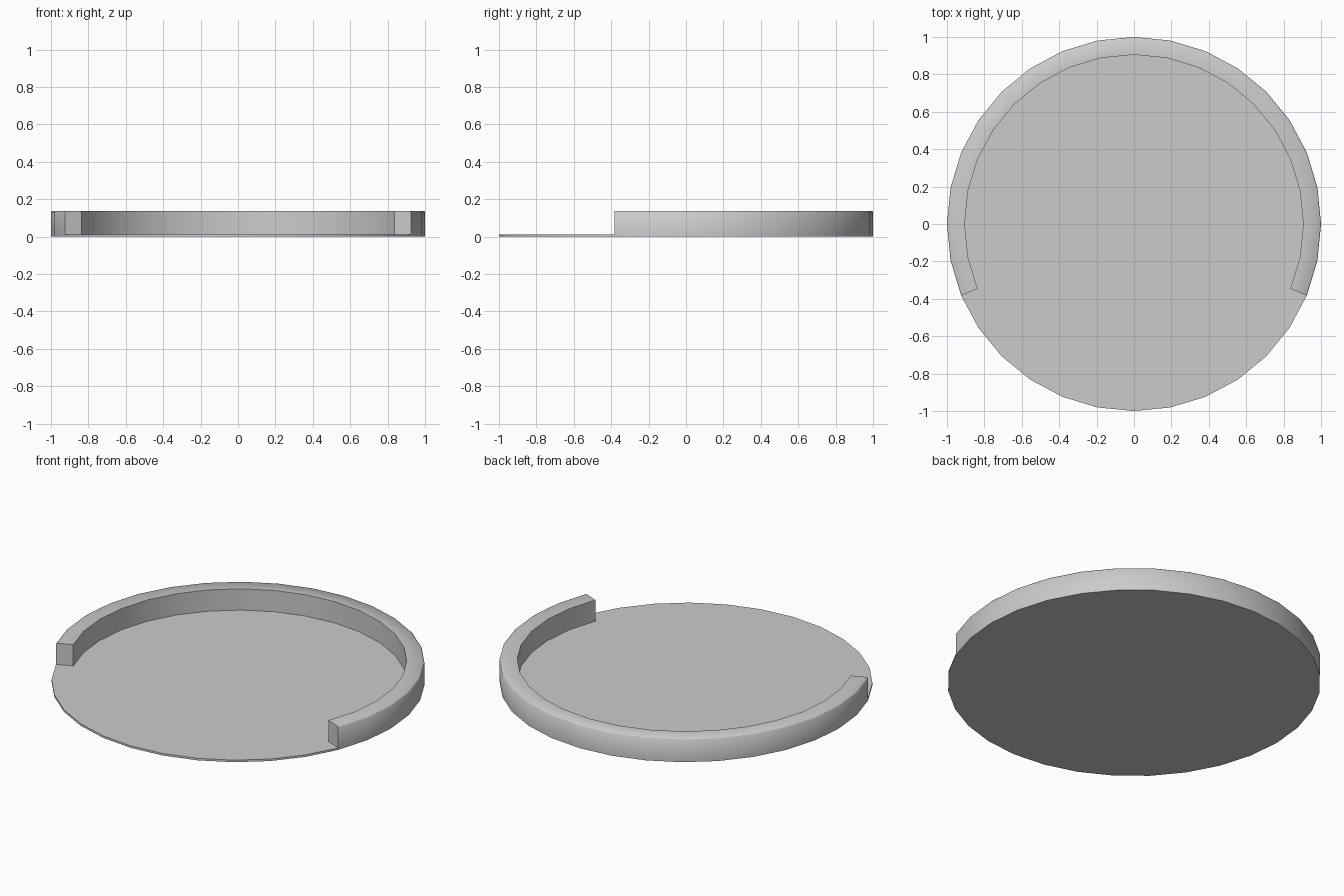
import bpy
import bmesh
from math import cos, sin, pi, radians

SIDES = 32
BASE_TOP = 0.012
RIM_TOP = 0.138
OUTER, INNER, CHAMFER = 1.0, 0.905, 0.006

cube = bpy.data.objects.get("Cube")
if cube:
    bpy.data.objects.remove(cube, do_unlink=True)

grey = bpy.data.materials.new("light grey")
grey.use_nodes = True
colour = (0.6, 0.6, 0.6, 1)
grey.diffuse_color = colour
grey.node_tree.nodes["Principled BSDF"].inputs["Base Color"].default_value = colour


def finish(bm, name, angle):
    """Turn a bmesh into a shaded object."""
    bmesh.ops.recalc_face_normals(bm, faces=bm.faces)
    mesh = bpy.data.meshes.new(name)
    bm.to_mesh(mesh)
    bm.free()
    mesh.materials.append(grey)
    obj = bpy.data.objects.new(name, mesh)
    bpy.context.collection.objects.link(obj)
    bpy.ops.object.select_all(action='DESELECT')
    obj.select_set(True)
    bpy.context.view_layer.objects.active = obj
    bpy.ops.object.shade_smooth_by_angle(angle=radians(angle))
    return obj


def ring_point(radius, step, z):
    a = 2 * pi * step / SIDES
    return (radius * cos(a), radius * sin(a), z)


# Thin round base plate
bm = bmesh.new()
floor = bm.faces.new([bm.verts.new(ring_point(OUTER, i, 0)) for i in range(SIDES)])
top = bmesh.ops.extrude_face_region(bm, geom=[floor], use_keep_orig=True)
for v in top["geom"]:
    if isinstance(v, bmesh.types.BMVert):
        v.co.z = BASE_TOP
finish(bm, "base_plate", 30)

# Raised rim, open at the front, with a softened outer top edge
profile = [(INNER, BASE_TOP), (OUTER, BASE_TOP), (OUTER, RIM_TOP - CHAMFER),
           (OUTER - CHAMFER, RIM_TOP), (INNER, RIM_TOP)]
bm = bmesh.new()
rings = [[bm.verts.new(ring_point(r, step, z)) for r, z in profile]
         for step in range(-2, SIDES // 2 + 3)]
for a, b in zip(rings, rings[1:]):
    for i in range(len(profile)):
        j = (i + 1) % len(profile)
        bm.faces.new((a[i], a[j], b[j], b[i]))
bm.faces.new(rings[0])
bm.faces.new(rings[-1])
finish(bm, "raised_rim", 50)
